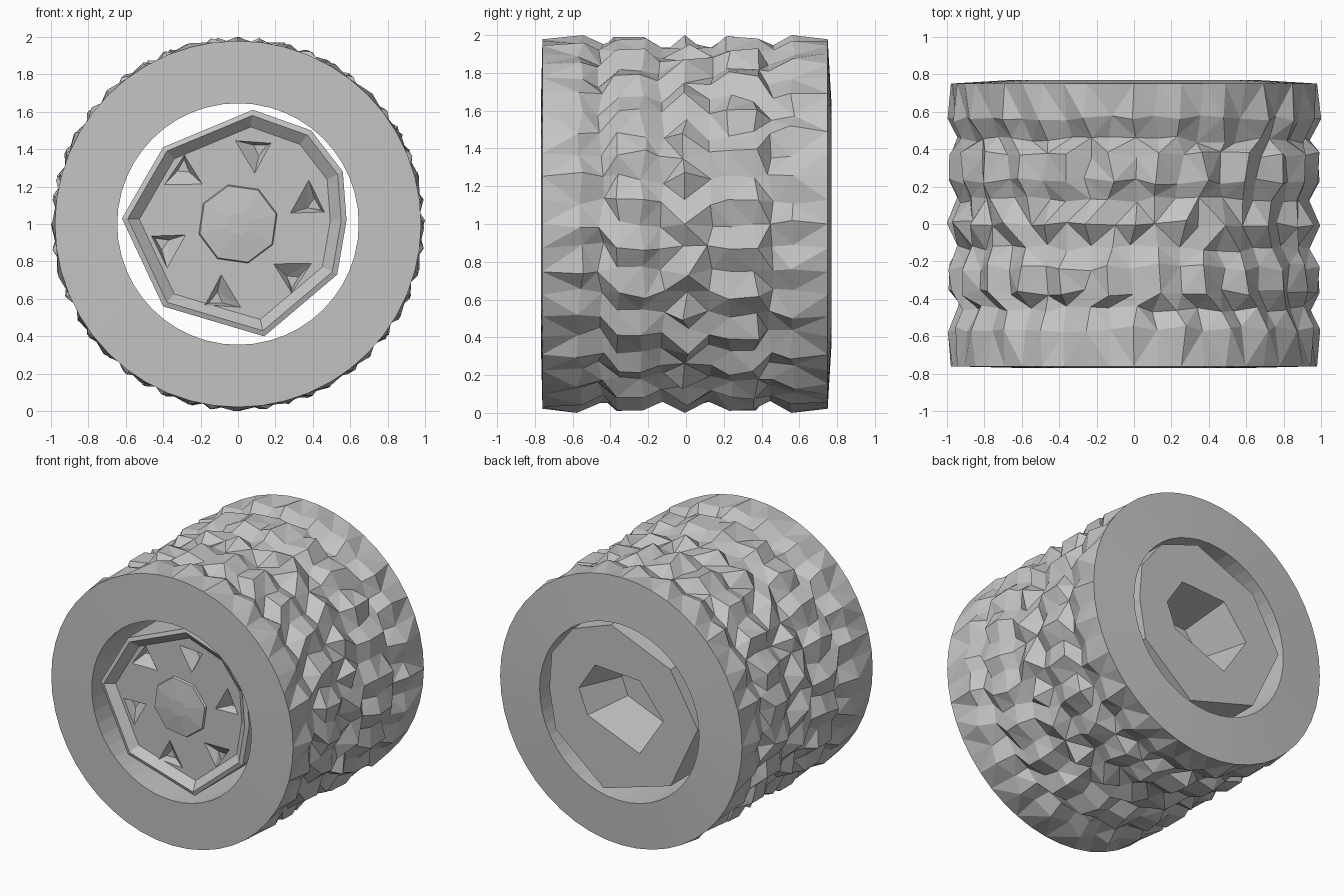
import bpy, bmesh, math, random

random.seed(4)
if "Cube" in bpy.data.objects:
    bpy.data.objects.remove(bpy.data.objects["Cube"], do_unlink=True)

grey = bpy.data.materials.new("plain_grey")
grey.use_nodes = True
tone = (0.55, 0.55, 0.55, 1)
grey.diffuse_color = tone
grey.node_tree.nodes["Principled BSDF"].inputs["Base Color"].default_value = tone


def finish(name, bm):
    """Turn a bmesh into a flat shaded grey object."""
    bmesh.ops.recalc_face_normals(bm, faces=bm.faces[:])
    bmesh.ops.triangulate(bm, faces=[f for f in bm.faces if len(f.verts) == 4],
                          quad_method='SHORT_EDGE')
    mesh = bpy.data.meshes.new(name)
    bm.to_mesh(mesh)
    bm.free()
    mesh.materials.append(grey)
    obj = bpy.data.objects.new(name, mesh)
    obj.location.z = 1
    bpy.context.collection.objects.link(obj)
    return obj


def ring(bm, points, y):
    return [bm.verts.new((x, y, z)) for x, z in points]


def bridge(bm, a, b):
    n = len(a)
    for i in range(n):
        j = (i + 1) % n
        bm.faces.new((a[i], a[j], b[j], b[i]))


def stack(bm, loops):
    """Join loops into a solid with both ends closed."""
    for a, b in zip(loops, loops[1:]):
        bridge(bm, a, b)
    bm.faces.new(loops[0])
    bm.faces.new(loops[-1])


def polar(r, angle):
    return r * math.cos(angle), r * math.sin(angle)


def regular(r, n, turn=0):
    return [polar(r, turn + math.tau * i / n) for i in range(n)]


def scaled(points, s):
    return [(x * s, z * s) for x, z in points]


# Tyre: a closed ring whose outer rows alternate between knobs and grooves
COLS = 48
half_rows = [  # y, knob radius, groove radius, phase
    (-0.56, 1.0, 0.955, 0), (-0.45, 0.945, 0.905, 0),
    (-0.37, 0.995, 0.945, 1), (-0.23, 1.0, 0.945, 1), (-0.13, 0.945, 0.91, 1)]
tread = half_rows + [(0, 1.0, 0.935, 0)]
tread += [(-y, hi, lo, p) for y, hi, lo, p in reversed(half_rows)]

bm = bmesh.new()
loops = [ring(bm, regular(0.645, COLS), -0.768),
         ring(bm, regular(0.978, COLS), -0.76)]
for y, hi, lo, phase in tread:
    row = []
    for i in range(COLS):
        r = hi if (i + phase) % 2 == 0 else lo
        r = min(1, r + random.uniform(-0.01, 0.01))
        a = math.tau * i / COLS + random.uniform(-0.025, 0.025)
        x, z = polar(r, a)
        row.append(bm.verts.new((x, y + random.uniform(-0.02, 0.02), z)))
    loops.append(row)
loops += [ring(bm, regular(0.978, COLS), 0.75),
          ring(bm, regular(0.645, COLS), 0.77)]
for k, loop in enumerate(loops):
    bridge(bm, loop, loops[(k + 1) % len(loops)])
finish("tyre", bm)

# Hub: an uneven drum with a shallow dished front
outline = [(-.62, .03), (-.40, .41), (.08, .61), (.39, .50), (.56, .28),
           (.58, .02), (.53, -.27), (.14, -.60), (-.40, -.44)]
profile = [(0.85, -0.66), (0.95, -0.71), (1.0, -0.70), (1.0, 0.75)]
bm = bmesh.new()
stack(bm, [ring(bm, scaled(outline, s), y) for s, y in profile])
hub = finish("hub", bm)


def carve(name, front, front_y, floor, floor_y):
    """Cut a tapered hollow out of the hub."""
    bm = bmesh.new()
    stack(bm, [ring(bm, front, front_y), ring(bm, floor, floor_y)])
    cutter = finish(name, bm)
    cutter.hide_render = True
    cut = hub.modifiers.new(name, 'BOOLEAN')
    cut.operation = 'DIFFERENCE'
    cut.solver = 'EXACT'
    cut.object = cutter
    bpy.context.view_layer.objects.active = hub
    bpy.ops.object.modifier_apply(modifier=name)
    bpy.data.objects.remove(cutter, do_unlink=True)


# Back pit: a six-sided hollow narrowing towards its floor
pit = [(.34, .08), (.21, .28), (-.15, .26), (-.34, .02), (-.15, -.27), (.27, -.10)]
carve("back_pit", scaled(pit, 1.02), 0.77, scaled(pit, 0.7), 0.40)

# Front slots: six shallow three-sided hollows around the dish
for k in range(6):
    a = math.radians(20 + 60 * k)
    mouth = [polar(0.27, a - 0.15), polar(0.47, a - 0.22), polar(0.45, a + 0.24)]
    floor = [polar(0.38, a - 0.12), polar(0.45, a - 0.18), polar(0.43, a - 0.02)]
    carve(f"slot_{k + 1}", mouth, -0.67, floor, -0.60)

# Hub cap: a low eight-sided boss
bm = bmesh.new()
stack(bm, [ring(bm, regular(r, 8, 0.25), y)
           for r, y in ((0.22, -0.65), (0.21, -0.675), (0.06, -0.69))])
finish("hub_cap", bm)
